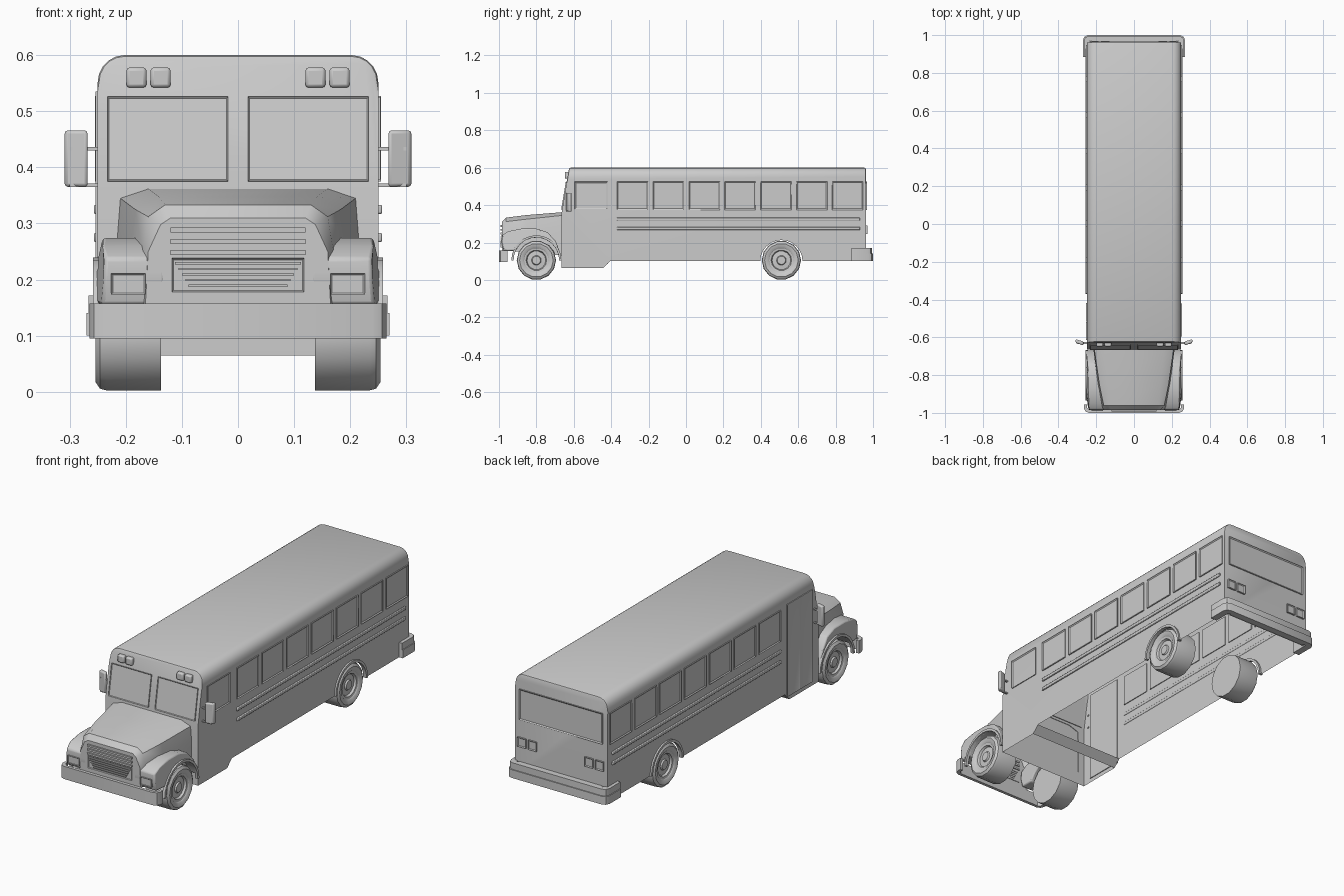
import bpy, bmesh, math
from mathutils import Matrix, Vector

if "Cube" in bpy.data.objects:
    bpy.data.objects.remove(bpy.data.objects["Cube"], do_unlink=True)

grey = bpy.data.materials.new("plain_grey")
grey.use_nodes = True
grey.diffuse_color = (0.6, 0.6, 0.6, 1)
grey.node_tree.nodes["Principled BSDF"].inputs["Base Color"].default_value = (0.6, 0.6, 0.6, 1)


def finish(name, bm, mirror=False, bevel=0.0, recalc=True):
    """Turn a bmesh into an object with the grey material."""
    if recalc:
        bmesh.ops.recalc_face_normals(bm, faces=bm.faces[:])
    mesh = bpy.data.meshes.new(name)
    bm.to_mesh(mesh)
    bm.free()
    mesh.materials.append(grey)
    ob = bpy.data.objects.new(name, mesh)
    bpy.context.collection.objects.link(ob)
    if bevel:
        mod = ob.modifiers.new("bevel", "BEVEL")
        mod.width, mod.segments, mod.limit_method = bevel, 2, "ANGLE"
    if mirror:
        ob.modifiers.new("mirror", "MIRROR")
    bpy.ops.object.select_all(action="DESELECT")
    ob.select_set(True)
    bpy.context.view_layer.objects.active = ob
    bpy.ops.object.shade_smooth_by_angle(angle=math.radians(35))
    return ob


def loft(sections, closed=False, caps=()):
    """Bridge equal-length point rows; caps lists the rows to fill."""
    bm = bmesh.new()
    rows = [[bm.verts.new(p) for p in s] for s in sections]
    n = len(rows[0])
    for a, b in zip(rows, rows[1:]):
        for i in range(n if closed else n - 1):
            j = (i + 1) % n
            bm.faces.new((a[i], a[j], b[j], b[i]))
    for k in caps:
        bm.faces.new(rows[k])
    return bm


def prism(pts, axis, lo, hi):
    """Extrude a flat outline along an axis."""
    place = {"x": lambda u, v, w: (w, u, v), "y": lambda u, v, w: (u, w, v),
             "z": lambda u, v, w: (u, v, w)}[axis]
    return loft([[place(u, v, w) for u, v in pts] for w in (lo, hi)], True, (0, -1))


def box(lo, hi):
    (x0, y0, z0), (x1, y1, z1) = lo, hi
    return prism([(x0, y0), (x1, y0), (x1, y1), (x0, y1)], "z", z0, z1)


def panel(name, lo, hi, out, rim=0.008, depth=0.004, mirror=False, tilt=0):
    """A thin box whose outward face is recessed inside a rim."""
    bm = box(lo, hi)
    bmesh.ops.recalc_face_normals(bm, faces=bm.faces[:])
    face = max(bm.faces, key=lambda f: f.normal.dot(Vector(out)))
    bmesh.ops.inset_individual(bm, faces=[face], thickness=rim, depth=-depth)
    if tilt:
        mid = (Vector(lo) + Vector(hi)) / 2
        bmesh.ops.rotate(bm, verts=bm.verts[:], cent=mid, matrix=Matrix.Rotation(tilt, 3, "X"))
    return finish(name, bm, mirror, recalc=False)


def arc(cy, cz, r, a0, a1, n):
    return [(cy + r * math.cos(math.radians(a0 + (a1 - a0) * i / n)),
             cz + r * math.sin(math.radians(a0 + (a1 - a0) * i / n))) for i in range(n + 1)]


FRONT_WHEEL, REAR_WHEEL, AXLE = -0.8, 0.51, 0.105

# Body shell: side profile with rear wheel arch, rounded roof, open underneath
outline = [(-0.665, 0.065), (-0.44, 0.065), (-0.405, 0.1)]
outline += arc(REAR_WHEEL, 0.1, 0.115, 180, 0, 10)
outline += [(0.962, 0.1), (0.962, 0.6), (-0.625, 0.6), (-0.665, 0.36)]
bm = prism(outline, "x", -0.25, 0.25)
bmesh.ops.recalc_face_normals(bm, faces=bm.faces[:])
under = [f for f in bm.faces if abs(f.normal.x) < 0.5 and f.calc_center_median().z < 0.23
         and abs(f.normal.y) < 0.999 and not -0.43 < f.calc_center_median().y < -0.41]
arch_sides = [f for f in bm.faces if abs(f.normal.x) < 0.5 and f not in under
              and 0.3 < f.calc_center_median().y < 0.7 and f.calc_center_median().z < 0.25]
bmesh.ops.delete(bm, geom=under + arch_sides, context="FACES")
roof = [e for e in bm.edges if all(v.co.z > 0.59 for v in e.verts)
        and abs(e.verts[0].co.x - e.verts[1].co.x) < 0.01]
bmesh.ops.bevel(bm, geom=roof, offset=0.048, segments=5, profile=0.5, affect="EDGES")
ends = [e for e in bm.edges if all(v.co.z > 0.55 for v in e.verts) and len(e.link_faces) == 2
        and e.calc_face_angle(0) > 1 and abs(e.verts[0].co.y - e.verts[1].co.y) < 0.02]
bmesh.ops.bevel(bm, geom=ends, offset=0.008, segments=2, profile=0.5, affect="EDGES")
finish("body_shell", bm, recalc=False)

# Side windows, driver window and side ribs
for i in range(7):
    y = -0.285 + 0.1915 * i
    panel(f"side_window_{i + 1}", (0.246, y - 0.083, 0.375), (0.255, y + 0.083, 0.527), (1, 0, 0), mirror=True)
panel("driver_window", (0.246, -0.595, 0.378), (0.254, -0.42, 0.525), (1, 0, 0))
for z in (0.275, 0.325):
    finish("side_rib", box((0.248, -0.37, z - 0.008), (0.257, 0.93, z + 0.008)), True, 0.003)

# Folding door
for y in (-0.615, -0.515):
    panel("door_leaf", (-0.254, y, 0.085), (-0.246, y + 0.097, 0.535), (-1, 0, 0), 0.012, 0.003)

# Windshield, rear window, marker and tail lights
for name, lo, hi in (("windshield", (0.018, -0.655, 0.374), (0.233, -0.645, 0.526)),):
    panel(name, lo, hi, (0, -1, 0), 0.004, 0.003, True, -math.atan2(0.04, 0.24))
panel("rear_window", (-0.225, 0.955, 0.375), (0.225, 0.967, 0.525), (0, 1, 0))
for x in (0.12, 0.163):
    finish("marker_light", box((x, -0.648, 0.542), (x + 0.036, -0.625, 0.578)), True, 0.006)
for x in (0.13, 0.187):
    panel("tail_light", (x, 0.955, 0.245), (x + 0.045, 0.97, 0.29), (0, 1, 0), 0.006, mirror=True)

# Hood: open loft from windshield to nose
half_rows = [
    (-0.662, [(0.215, 0.13), (0.215, 0.28), (0.21, 0.345), (0.16, 0.362)]),
    (-0.85, [(0.192, 0.15), (0.19, 0.27), (0.183, 0.325), (0.14, 0.347)]),
    (-0.962, [(0.172, 0.155), (0.17, 0.25), (0.16, 0.312), (0.13, 0.333)]),
    (-0.985, [(0.165, 0.155), (0.16, 0.25), (0.138, 0.298), (0.12, 0.31)]),
]
hood = [[(x, y, z) for x, z in half] + [(-x, y, z) for x, z in reversed(half)] for y, half in half_rows]
finish("hood", loft(hood, caps=(-1,)))

# Grille slats and lower grille surround
for i in range(8):
    w = 0.12 if i < 3 else 0.112 - 0.006 * (i - 3)
    z = 0.288 - 0.02 * i if i < 3 else 0.229 - 0.01 * (i - 3)
    h = 0.0045 if i < 3 else 0.002
    finish("grille_slat", box((-w, -0.993, z - h), (w, -0.98, z + h)))
panel("grille_surround", (-0.118, -0.989, 0.178), (0.118, -0.982, 0.238), (0, -1, 0), 0.004, 0.003)

# Front fenders with wheel arches, tapered inward at the top
fender = [(-0.975, 0.155), (-0.986, 0.2), (-0.983, 0.238), (-0.95, 0.26), (-0.88, 0.274), (-0.8, 0.274),
          (-0.74, 0.255), (-0.695, 0.205), (-0.668, 0.13)]
fender += arc(FRONT_WHEEL, AXLE, 0.122, 12, 155, 8)
bm = prism(fender, "x", 0.13, 0.252)
for v in bm.verts:
    if v.co.x > 0.2:
        v.co.x -= max(0, v.co.z - 0.22) * 0.2 + max(0, -0.95 - v.co.y) * 0.35
finish("front_fender", bm, True, 0.009)
for f in (-1,):
    panel("headlight", (0.165, -0.991, 0.173), (0.226, -0.98, 0.211), (0, f, 0), 0.004, 0.003, True)

# Raised wheel arch lips
for name, cy, cz, r, x in (("front_arch_lip", FRONT_WHEEL, AXLE, 0.122, 0.244),
                           ("rear_arch_lip", REAR_WHEEL, 0.1, 0.113, 0.24)):
    lip = arc(cy, cz, r, 0, 180, 12) + arc(cy, cz, r + 0.012, 180, 0, 12)
    finish(name, prism(lip, "x", x, 0.258), True)

# Wheels: turned tyre, rim and hub
profile = [(0.022, 0.243), (0.026, 0.236), (0.05, 0.234), (0.055, 0.244), (0.066, 0.246), (0.07, 0.25),
           (0.09, 0.254), (0.102, 0.246), (AXLE, 0.235), (AXLE, 0.137)]
for name, cy in (("front_wheel", FRONT_WHEEL), ("rear_wheel", REAR_WHEEL)):
    rings = [[(x, y, z) for y, z in arc(cy, AXLE, r, 0, 360, 14)[:-1]] for r, x in profile]
    finish(name, loft(rings, True, (0, -1)), True)


def bumper(name, end, out, half, z0, z1, wall=0.015):
    """A U-shaped bar with chamfered corners wrapping one end."""
    s = 1 if out > 0 else -1
    outer = [(half, end), (half, out - 0.025 * s), (half - 0.008, out - 0.008 * s), (half - 0.025, out)]
    inner = [(half - wall, end), (half - wall, out - 0.03 * s), (half - wall - 0.006, out - 0.022 * s),
             (half - wall - 0.015, out - wall * s)]
    rows = []
    for (ox, oy), (ix, iy) in zip(outer, inner):
        rows.append([(ox, oy, z0), (ox, oy, z1), (ix, iy, z1), (ix, iy, z0)])
    rows += [[(-x, y, z) for x, y, z in r] for r in reversed(rows)]
    finish(name, loft(rows, True, (0, -1)))


bumper("front_bumper", -0.955, -1.0, 0.265, 0.095, 0.157)
bumper("rear_bumper", 0.885, 0.995, 0.266, 0.12, 0.172, 0.03)
bumper("rear_bumper_lower", 0.885, 1.0, 0.27, 0.1, 0.14, 0.034)

# Wing mirrors on two arms
bm = box((0.268, -0.642, 0.365), (0.309, -0.622, 0.466))
for v in bm.verts:
    v.co.y += (v.co.x - 0.268) * 0.3
finish("wing_mirror", bm, True, 0.006)
for z in (0.368, 0.433):
    finish("mirror_arm", box((0.245, -0.634, z - 0.003), (0.3, -0.626, z + 0.003)), True)
